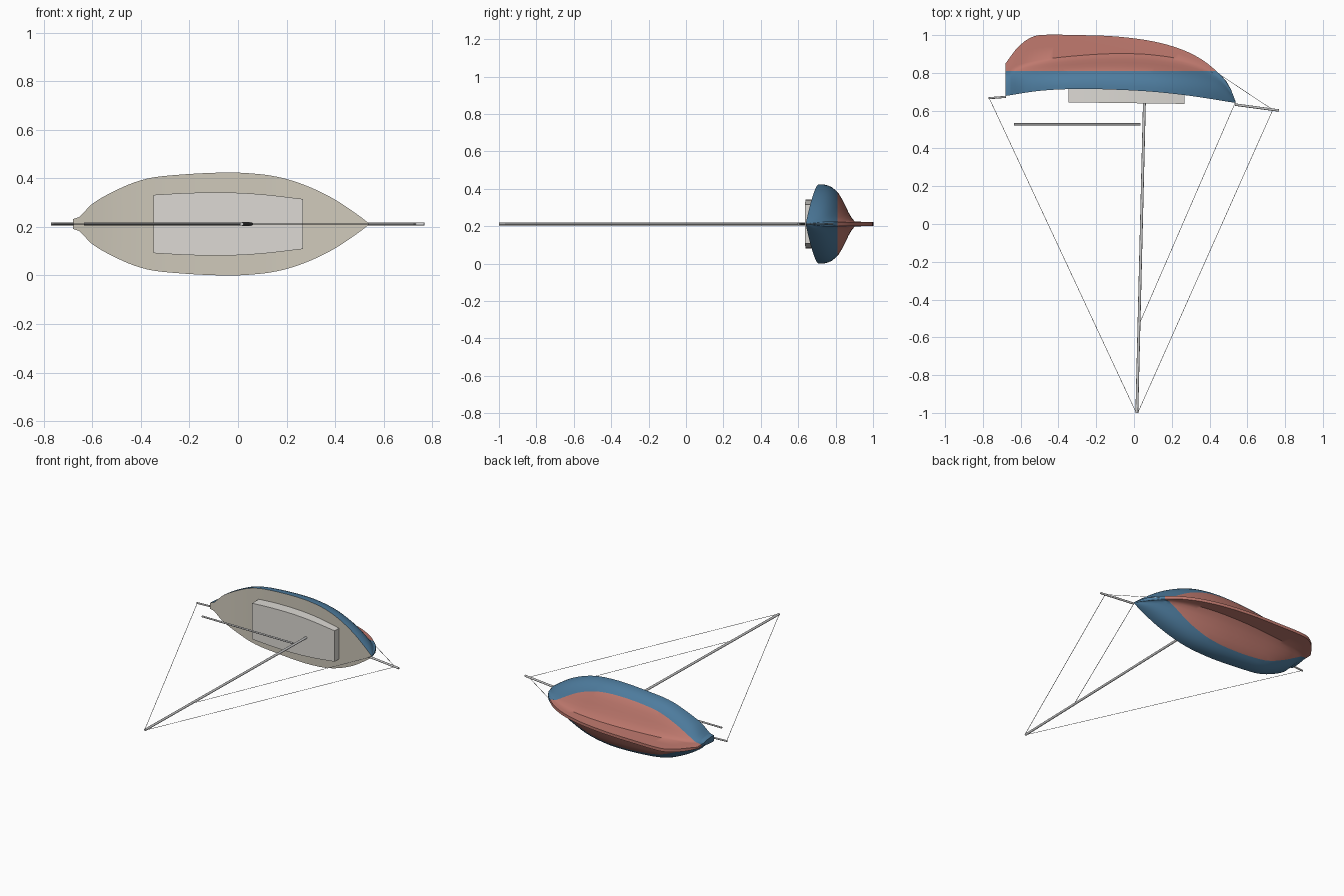
import bpy, bmesh, math
from mathutils import Vector

if "Cube" in bpy.data.objects:
    bpy.data.objects.remove(bpy.data.objects["Cube"])

ZC = 0.212          # centre plane of the boat, which lies on its side
WATERLINE = 0.81

# Profiles along the boat: (x, value)
BEAM = [(-.68, .02), (-.655, .028), (-.6, .083), (-.5, .14), (-.4, .18), (-.3, .198), (-.05, .212),
        (.1, .204), (.2, .185), (.3, .15), (.4, .10), (.5, .033), (.538, .003)]
SHEER = [(-.68, .678), (-.5, .705), (-.3, .715), (-.1, .711), (.1, .700), (.3, .678), (.538, .641)]
TURN = [(-.68, .812), (-.63, .838), (-.5, .868), (-.3, .891), (-.1, .902), (.1, .895), (.3, .86),
        (.44, .80), (.5, .735), (.538, .645)]
KEEL = [(-.68, .85), (-.62, .93), (-.56, .98), (-.5, 1.0), (-.3, 1.0), (-.1, .993), (.1, .967),
        (.25, .925), (.36, .87), (.44, .806), (.5, .74), (.538, .648)]
# Wineglass cross-section: (depth fraction, width fraction)
SECTION = [(0, 1), (.12, 1), (.25, .975), (.36, .93), (.46, .86), (.56, .76), (.66, .61),
           (.75, .44), (.84, .27), (.92, .15), (1, .06)]


def sample(tab, x):
    """Cubic Hermite interpolation of a profile."""
    x = min(max(x, tab[0][0]), tab[-1][0])
    n = len(tab)

    def slope(i):
        a, b = tab[max(i - 1, 0)], tab[min(i + 1, n - 1)]
        return (b[1] - a[1]) / (b[0] - a[0])
    i = next(i for i in range(n - 1) if x <= tab[i + 1][0])
    (x0, y0), (x1, y1) = tab[i], tab[i + 1]
    h = x1 - x0
    t = (x - x0) / h
    return ((2*t**3 - 3*t*t + 1) * y0 + (t**3 - 2*t*t + t) * h * slope(i)
            + (3*t*t - 2*t**3) * y1 + (t**3 - t*t) * h * slope(i + 1))


def material(name, rgb):
    m = bpy.data.materials.new(name)
    m.diffuse_color = (*rgb, 1)
    m.use_nodes = True
    m.node_tree.nodes["Principled BSDF"].inputs["Base Color"].default_value = m.diffuse_color
    return m


def finish(bm, name, mats=(), smooth=None):
    bmesh.ops.recalc_face_normals(bm, faces=bm.faces)
    me = bpy.data.meshes.new(name)
    bm.to_mesh(me)
    bm.free()
    ob = bpy.data.objects.new(name, me)
    bpy.context.collection.objects.link(ob)
    for m in mats:
        me.materials.append(m)
    if smooth:
        bpy.ops.object.select_all(action='DESELECT')
        ob.select_set(True)
        bpy.context.view_layer.objects.active = ob
        bpy.ops.object.shade_smooth_by_angle(angle=math.radians(smooth))
    return ob


def loft(sections, closed=False, caps=()):
    bm = bmesh.new()
    rows = [[bm.verts.new(p) for p in s] for s in sections]
    n = len(rows[0])
    for a, b in zip(rows, rows[1:]):
        for i in range(n if closed else n - 1):
            j = (i + 1) % n
            bm.faces.new((a[i], a[j], b[j], b[i]))
    for c in caps:
        bm.faces.new(rows[c])
    return bm


blue = material("topside_blue", (.075, .20, .34))
red = material("bottom_red", (.52, .19, .155))
beige = material("deck_beige", (.62, .58, .49))
cream = material("cabin_cream", (.72, .70, .66))

stations = sorted({-.655, *(-.68 + 1.218 * i / 48 for i in range(49))})


def hull_section(x):
    b, d, j = sample(BEAM, x), sample(SHEER, x), sample(TURN, x)
    k = max(sample(KEEL, x), j + .002)
    fin = min(.013, b * .4)
    half = [(d + t * (j - d), max(b * f, fin)) for t, f in SECTION]
    half += [((j + k) / 2, fin * .9), (k, fin * .75)]
    return ([(x, y, ZC + w) for y, w in half]
            + [(x, y, ZC - w) for y, w in reversed(half)])


# Hull with full keel, split at the waterline into two colours
bm = loft([hull_section(x) for x in stations], caps=(0,))
bmesh.ops.bisect_plane(bm, geom=bm.verts[:] + bm.edges[:] + bm.faces[:],
                       plane_co=(0, WATERLINE, 0), plane_no=(0, 1, 0))
for f in bm.faces:
    f.material_index = int(f.calc_center_median().y > WATERLINE)
finish(bm, "hull", (blue, red), 40)

# Deck
bm = loft([[(x, sample(SHEER, x), ZC + s * sample(BEAM, x)) for s in (-1, 0, 1)] for x in stations])
finish(bm, "deck", (beige,), 40)

# Cabin with curved sides
CABIN = [(-.347, .12), (-.2, .128), (-.05, .130), (.1, .122), (.267, .103)]
cabin = []
for i in range(17):
    x = -.347 + .614 * i / 16
    w, top, base = sample(CABIN, x), .644 - .008 * i / 16, sample(SHEER, x) + .004
    cabin.append([(x, base, ZC - w), (x, top, ZC - w), (x, top, ZC + w), (x, base, ZC + w)])
finish(loft(cabin, True, (0, -1)), "cabin", (cream,), 30)


def rod(name, a, b, r, sides=12):
    """Round bar between two (x, y) points in the centre plane."""
    a, b = Vector((*a, ZC)), Vector((*b, ZC))
    d = b - a
    bm = bmesh.new()
    bmesh.ops.create_cone(bm, cap_ends=True, segments=sides, radius1=r, radius2=r, depth=d.length)
    bm.transform(d.to_track_quat('Z', 'Y').to_matrix().to_4x4())
    bmesh.ops.translate(bm, verts=bm.verts, vec=(a + b) / 2)
    return finish(bm, name, (), 40)


# Spars
rod("mast", (.055, .64), (.015, -1), .0075)
rod("boom", (-.635, .528), (.035, .528), .0055)
rod("bowsprit", (.535, .632), (.767, .601), .0065)
rod("boomkin", (-.77, .666), (-.678, .673), .0055)

# Rigging wires
for name, a, b in (("backstay", (-.766, .665), (.012, -1)),
                   ("forestay", (.735, .605), (.02, -1)),
                   ("inner_forestay", (.535, .64), (.03, -.525)),
                   ("bobstay", (.735, .605), (.44, .80))):
    rod(name, a, b, .0015, 6)
